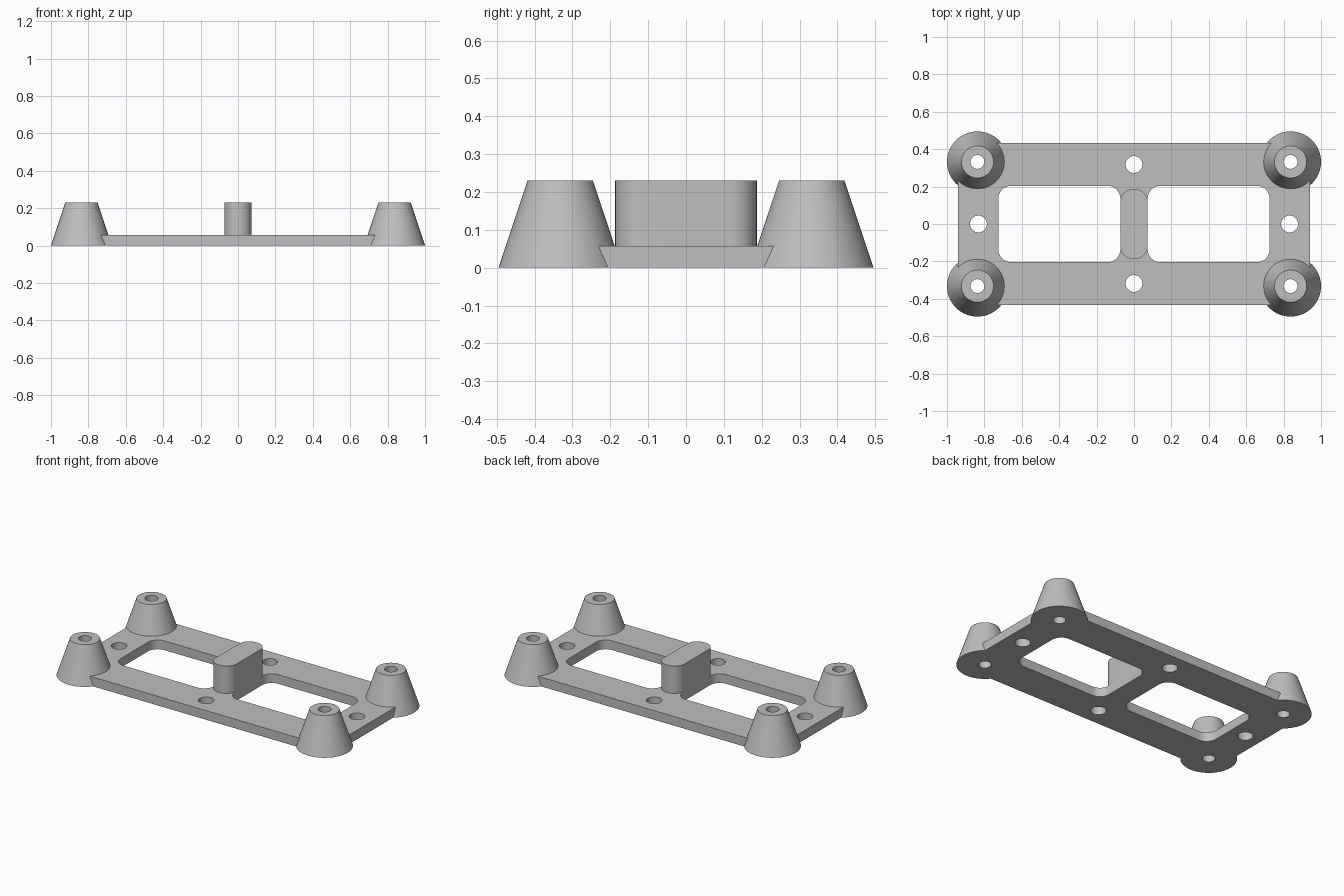
import bpy, bmesh, math

PLATE_H, TOTAL_H = 0.058, 0.231
CONE_X, CONE_Y = 0.837, 0.332

if "Cube" in bpy.data.objects:
    bpy.data.objects.remove(bpy.data.objects["Cube"], do_unlink=True)

grey = bpy.data.materials.new("plain grey")
grey.use_nodes = True
colour = (0.52, 0.52, 0.52, 1)
grey.diffuse_color = colour
grey.node_tree.nodes["Principled BSDF"].inputs["Base Color"].default_value = colour


def make_object(name, bm):
    bmesh.ops.recalc_face_normals(bm, faces=bm.faces)
    mesh = bpy.data.meshes.new(name)
    bm.to_mesh(mesh)
    bm.free()
    mesh.materials.append(grey)
    obj = bpy.data.objects.new(name, mesh)
    bpy.context.collection.objects.link(obj)
    return obj


def block(name, x, y, half_x, half_y, z0, z1, radius=0, steps=12):
    """Upright prism with a rounded rectangular outline."""
    points = []
    for i, (sx, sy) in enumerate([(1, 1), (-1, 1), (-1, -1), (1, -1)]):
        for s in range(steps + 1 if radius else 1):
            a = math.pi / 2 * (i + s / steps)
            points.append((x + sx * (half_x - radius) + radius * math.cos(a),
                           y + sy * (half_y - radius) + radius * math.sin(a), z0))
    bm = bmesh.new()
    face = bm.faces.new([bm.verts.new(p) for p in points])
    top = bmesh.ops.extrude_face_region(bm, geom=[face])["geom"]
    bmesh.ops.translate(bm, vec=(0, 0, z1 - z0),
                        verts=[v for v in top if isinstance(v, bmesh.types.BMVert)])
    return make_object(name, bm)


def cone(name, x, y, r0, r1, z0, z1, sides=64):
    bm = bmesh.new()
    bmesh.ops.create_cone(bm, cap_ends=True, segments=sides,
                          radius1=r0, radius2=r1, depth=z1 - z0)
    bmesh.ops.translate(bm, vec=(x, y, (z0 + z1) / 2), verts=bm.verts)
    return make_object(name, bm)


def combine(target, other, operation):
    mod = target.modifiers.new(operation, "BOOLEAN")
    mod.operation, mod.object, mod.solver = operation, other, "EXACT"
    bpy.context.view_layer.objects.active = target
    bpy.ops.object.modifier_apply(modifier=mod.name)
    bpy.data.objects.remove(other, do_unlink=True)


def hole(target, x, y, radius):
    combine(target, cone("hole_cutter", x, y, radius, radius, -0.1, 0.4, 48), "DIFFERENCE")


# Base plate with two rounded windows
frame = block("mounting_frame", 0, 0, 0.94, 0.432, 0, PLATE_H)
for side in (-1, 1):
    window = block("window_cutter", side * 0.399, 0, 0.326, 0.204, -0.1, 0.2, 0.068)
    combine(frame, window, "DIFFERENCE")

# Tapered corner standoffs with through holes
for sx in (-1, 1):
    for sy in (-1, 1):
        x, y = sx * CONE_X, sy * CONE_Y
        combine(frame, cone("standoff", x, y, 0.163, 0.086, 0, TOTAL_H), "UNION")
        hole(frame, x, y, 0.037)

# Screw holes in the middle of each side
for side in (-1, 1):
    hole(frame, 0, side * 0.318, 0.045)
    hole(frame, side * 0.832, 0, 0.045)

# Central rounded post
post = block("centre_post", 0, 0, 0.073, 0.187, PLATE_H, TOTAL_H, 0.068)

# Smooth the curved walls, keep the rims sharp
bpy.ops.object.select_all(action="DESELECT")
for obj in (frame, post):
    obj.select_set(True)
bpy.context.view_layer.objects.active = frame
bpy.ops.object.shade_smooth_by_angle(angle=math.radians(30))
